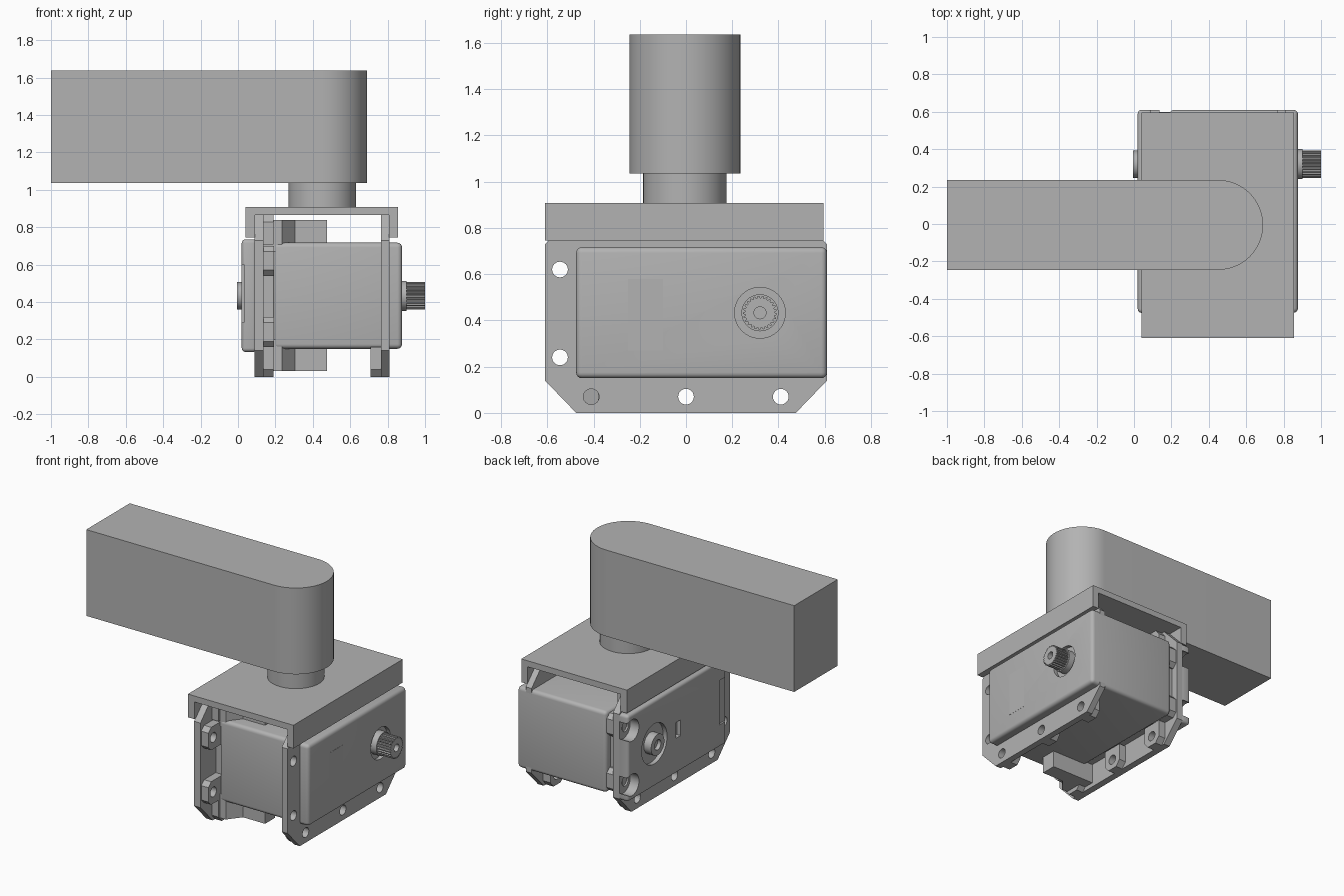
import bpy
import bmesh
import math
from mathutils import Vector

cube = bpy.data.objects.get("Cube")
if cube:
    bpy.data.objects.remove(cube)

grey = bpy.data.materials.new("plain grey")
grey.use_nodes = True
grey.diffuse_color = (0.45, 0.45, 0.45, 1)
grey.node_tree.nodes["Principled BSDF"].inputs["Base Color"].default_value = (0.45, 0.45, 0.45, 1)


def prism(name, outline, axis, lo, hi, bevel=0):
    """Extrude a 2D outline along an axis; the outline uses the other two axes in order."""
    def place(p, d):
        v = list(p)
        v.insert("xyz".index(axis), d)
        return Vector(v)
    bm = bmesh.new()
    face = bm.faces.new([bm.verts.new(place(p, lo)) for p in outline])
    top = bmesh.ops.extrude_face_region(bm, geom=[face])["geom"]
    moved = [g for g in top if isinstance(g, bmesh.types.BMVert)]
    bmesh.ops.translate(bm, verts=moved, vec=place((0, 0), hi - lo))
    bmesh.ops.recalc_face_normals(bm, faces=bm.faces)
    if bevel:
        bmesh.ops.bevel(bm, geom=bm.edges[:], offset=bevel, segments=4,
                        profile=0.5, affect="EDGES", clamp_overlap=True)
    mesh = bpy.data.meshes.new(name)
    bm.to_mesh(mesh)
    bm.free()
    mesh.materials.append(grey)
    obj = bpy.data.objects.new(name, mesh)
    bpy.context.collection.objects.link(obj)
    return obj


def rect(a0, a1, b0, b1):
    return [(a0, b0), (a1, b0), (a1, b1), (a0, b1)]


def circle(a, b, r, n=40):
    return [(a + r * math.cos(math.tau * i / n), b + r * math.sin(math.tau * i / n))
            for i in range(n)]


def activate(obj):
    bpy.ops.object.select_all(action="DESELECT")
    obj.select_set(True)
    bpy.context.view_layer.objects.active = obj


def cut(obj, cutters):
    for c in cutters:
        c.hide_render = True
        mod = obj.modifiers.new("cut", "BOOLEAN")
        mod.operation = "DIFFERENCE"
        mod.solver = "EXACT"
        mod.object = c
        activate(obj)
        bpy.ops.object.modifier_apply(modifier=mod.name)
        bpy.data.objects.remove(c)


def smooth(obj):
    activate(obj)
    bpy.ops.object.shade_smooth_by_angle(angle=math.radians(35))


# Arm with one rounded end, and the round post that carries it
MID = -0.005
arc = [(0.45 + 0.24 * math.sin(t), MID - 0.24 * math.cos(t))
       for t in [math.pi * i / 32 for i in range(33)]]
smooth(prism("arm", [(-1, MID - 0.24)] + arc + [(-1, MID + 0.24)], "z", 1.035, 1.637))
smooth(prism("arm_post", circle(0.45, MID, 0.18, 64), "z", 0.9, 1.04))

# Channel shaped top bracket
prism("top_bracket", [(0.04, 0.745), (0.09, 0.745), (0.09, 0.865), (0.808, 0.865),
                      (0.808, 0.745), (0.855, 0.745), (0.855, 0.907), (0.04, 0.907)],
      "y", -0.61, 0.595)

# Motor body, with a recess around the output shaft
SY, SZ = 0.32, 0.433
body = prism("motor_body", rect(-0.475, 0.61, 0.15, 0.717), "x", 0.19, 0.877, 0.025)
cut(body, [prism("shaft_recess", circle(SY, SZ, 0.11), "x", 0.85, 0.95)])
smooth(body)
prism("inner_body", rect(-0.44, 0.56, 0.17, 0.7), "x", 0.1, 0.25)
prism("label_plate", rect(-0.25, -0.10, 0.27, 0.58), "x", 0.87, 0.878)

# Chamfered side plates with screw holes
HOLE = 0.034
edge_holes = [(y, z) for y in (-0.545, 0.545) for z in (0.24, 0.62)]
foot_holes = [(y, 0.07) for y in (-0.41, 0.0, 0.41)]
plate_outline = [(-0.475, 0), (0.475, 0), (0.61, 0.14), (0.61, 0.73),
                 (0.475, 0.868), (-0.475, 0.868), (-0.61, 0.73), (-0.61, 0.14)]
for side, lo, hi in (("left", 0.088, 0.137), ("right", 0.765, 0.81)):
    plate = prism(side + "_plate", plate_outline, "x", lo, hi)
    cut(plate, [prism("hole", circle(y, z, HOLE, 24), "x", lo - 0.1, hi + 0.1)
                for y, z in edge_holes + foot_holes])
    smooth(plate)


def boss(name, y, z, outline, lo, hi):
    obj = prism(name, outline, "x", lo, hi)
    cut(obj, [prism("hole", circle(y, z, HOLE, 24), "x", lo - 0.1, hi + 0.1)])
    smooth(obj)


# Screw bosses along the plate edges
for y, z in edge_holes:
    s = math.copysign(1, y)
    boss("edge_boss", y, z, [(s * 0.43, z - 0.08), (s * 0.57, z - 0.08), (s * 0.6, z - 0.05),
                             (s * 0.6, z + 0.05), (s * 0.57, z + 0.08), (s * 0.43, z + 0.08)],
         0.13, 0.192)
for y, z in foot_holes:
    for flip in (False, True):
        shape = [(-0.075, 0.16), (-0.075, 0.04), (-0.04, 0), (0.04, 0), (0.075, 0.04), (0.075, 0.16)]
        pts = [(y + a, 0.868 - b if flip else b) for a, b in shape]
        boss("left_foot_boss", y, 0.798 if flip else z, pts, 0.13, 0.19)
        if not flip:
            boss("right_foot_boss", y, z, pts, 0.708, 0.77)

# Stepped cable lugs below and above the body
lug = [(0.13, -0.47), (0.235, -0.47), (0.305, -0.38), (0.475, -0.38), (0.475, -0.27), (0.13, -0.27)]
for name, lo, hi in (("lower_lug", 0.03, 0.2), ("upper_lug", 0.67, 0.838)):
    prism(name, lug, "z", lo, hi)

# Rear cover with screw clearances, a round recess and a slot
cover = prism("rear_cover", rect(-0.475, 0.61, 0.133, 0.735), "x", 0.02, 0.1, 0.02)
cutters = [prism("clearance", circle(y + math.copysign(0.02, y), z, 0.075), "x", -0.1, 0.2)
           for y, z in edge_holes if y > 0]
cutters.append(prism("hub_recess", circle(SY, SZ, 0.14), "x", -0.1, 0.05))
cutters.append(prism("slot", rect(0.03, 0.08, 0.38, 0.49), "x", -0.1, 0.05))
cutters.append(prism("front_step", rect(-0.6, -0.4, 0.29, 0.6), "x", -0.1, 0.032))
cut(cover, cutters)
smooth(cover)

# Rear hub with a centre hole
hub = prism("rear_hub", circle(SY, SZ, 0.073), "x", -0.006, 0.08)
cut(hub, [prism("hole", circle(SY, SZ, 0.035, 24), "x", -0.1, 0.02)])
smooth(hub)

# Output shaft: collar and splined end with a screw hole
smooth(prism("shaft_collar", circle(SY, SZ, 0.08), "x", 0.84, 0.9))
TEETH = 25
spline = []
for i in range(TEETH):
    for part, r in ((0, 0.064), (0.25, 0.064), (0.45, 0.073), (0.8, 0.073)):
        t = math.tau * (i + part) / TEETH
        spline.append((SY + r * math.cos(t), SZ + r * math.sin(t)))
shaft = prism("splined_shaft", spline, "x", 0.89, 1.0)
cut(shaft, [prism("hole", circle(SY, SZ, 0.026, 24), "x", 0.93, 1.1)])
